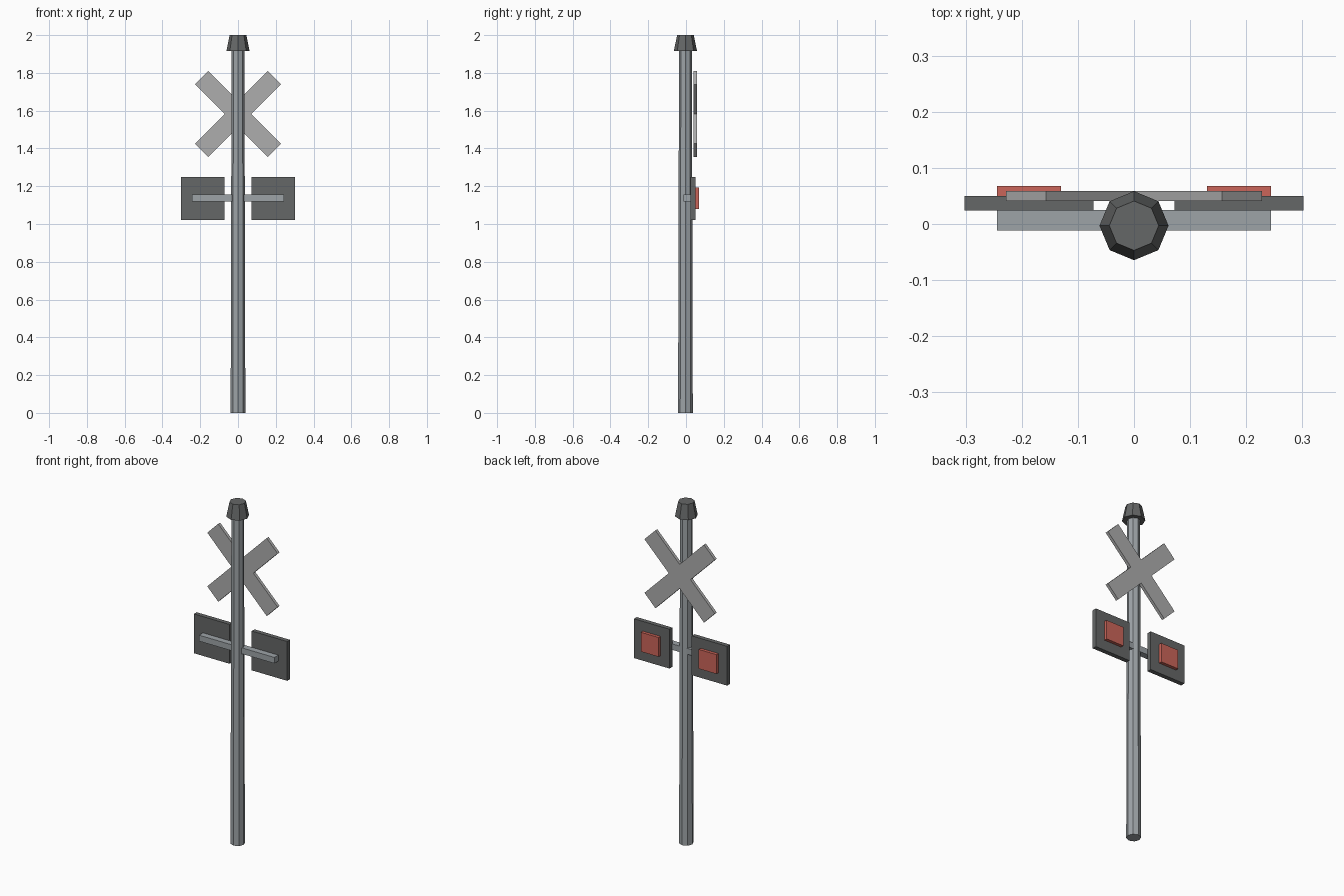
import bpy, bmesh
from math import radians, sqrt
from mathutils import Matrix

if "Cube" in bpy.data.objects:
    bpy.data.objects.remove(bpy.data.objects["Cube"])

POLE_Y = -0.003


def material(name, rgb):
    m = bpy.data.materials.new(name)
    m.diffuse_color = (*rgb, 1)
    m.use_nodes = True
    m.node_tree.nodes["Principled BSDF"].inputs["Base Color"].default_value = m.diffuse_color
    return m


STEEL = material("steel", (0.34, 0.37, 0.39))
DARK = material("dark_grey", (0.13, 0.135, 0.135))
SIGN = material("sign_grey", (0.42, 0.42, 0.42))
RED = material("red", (0.6, 0.13, 0.1))


def finish(name, bm, mat):
    bmesh.ops.recalc_face_normals(bm, faces=bm.faces)
    mesh = bpy.data.meshes.new(name)
    bm.to_mesh(mesh)
    bm.free()
    mesh.materials.append(mat)
    obj = bpy.data.objects.new(name, mesh)
    bpy.context.collection.objects.link(obj)
    return obj


def box(name, x, y, z, mat):
    bm = bmesh.new()
    size = [b - a for a, b in (x, y, z)]
    mid = [(a + b) / 2 for a, b in (x, y, z)]
    bmesh.ops.create_cube(bm, size=1, matrix=Matrix.Translation(mid) @ Matrix.Diagonal((*size, 1)))
    return finish(name, bm, mat)


def octagon_cone(name, r_low, r_high, z0, z1, mat):
    bm = bmesh.new()
    bmesh.ops.create_cone(bm, segments=8, radius1=r_low, radius2=r_high, depth=z1 - z0,
                          cap_ends=True, matrix=Matrix.Translation((0, POLE_Y, (z0 + z1) / 2)))
    return finish(name, bm, mat)


# Tapered pole and its cap
octagon_cone("pole", 0.039, 0.034, 0, 1.92, STEEL)
octagon_cone("pole_cap", 0.0615, 0.044, 1.915, 2.0, DARK)

# Diagonal cross sign: one plus-shaped outline turned by 45 degrees
L, w, cz = 0.272, 0.05, 1.582
bm = bmesh.new()
verts = []
for k in range(4):
    turn = Matrix.Rotation(radians(45 + 90 * k), 3, 'Y')
    for x, z in ((L, w), (L, -w), (w, -w)):
        p = turn @ Matrix.Identity(3).col[0] * x + turn @ Matrix.Identity(3).col[2] * z
        verts.append(bm.verts.new((p.x, 0.041, p.z + cz)))
face = bm.faces.new(verts)
ext = bmesh.ops.extrude_face_region(bm, geom=[face], use_keep_orig=True)
bmesh.ops.translate(bm, vec=(0, 0.018, 0),
                    verts=[g for g in ext["geom"] if isinstance(g, bmesh.types.BMVert)])
finish("cross_sign", bm, SIGN)

# Horizontal arm carrying the lamps
box("lamp_arm", (-0.244, 0.244), (-0.012, 0.025), (1.12, 1.155), STEEL)

# Backing panel and red lamp on each side
for side, s in (("left", -1), ("right", 1)):
    box(f"lamp_panel_{side}", sorted((s * 0.072, s * 0.302)), (0.024, 0.05), (1.02, 1.25), DARK)
    box(f"lamp_{side}", sorted((s * 0.13, s * 0.244)), (0.048, 0.068), (1.08, 1.193), RED)
